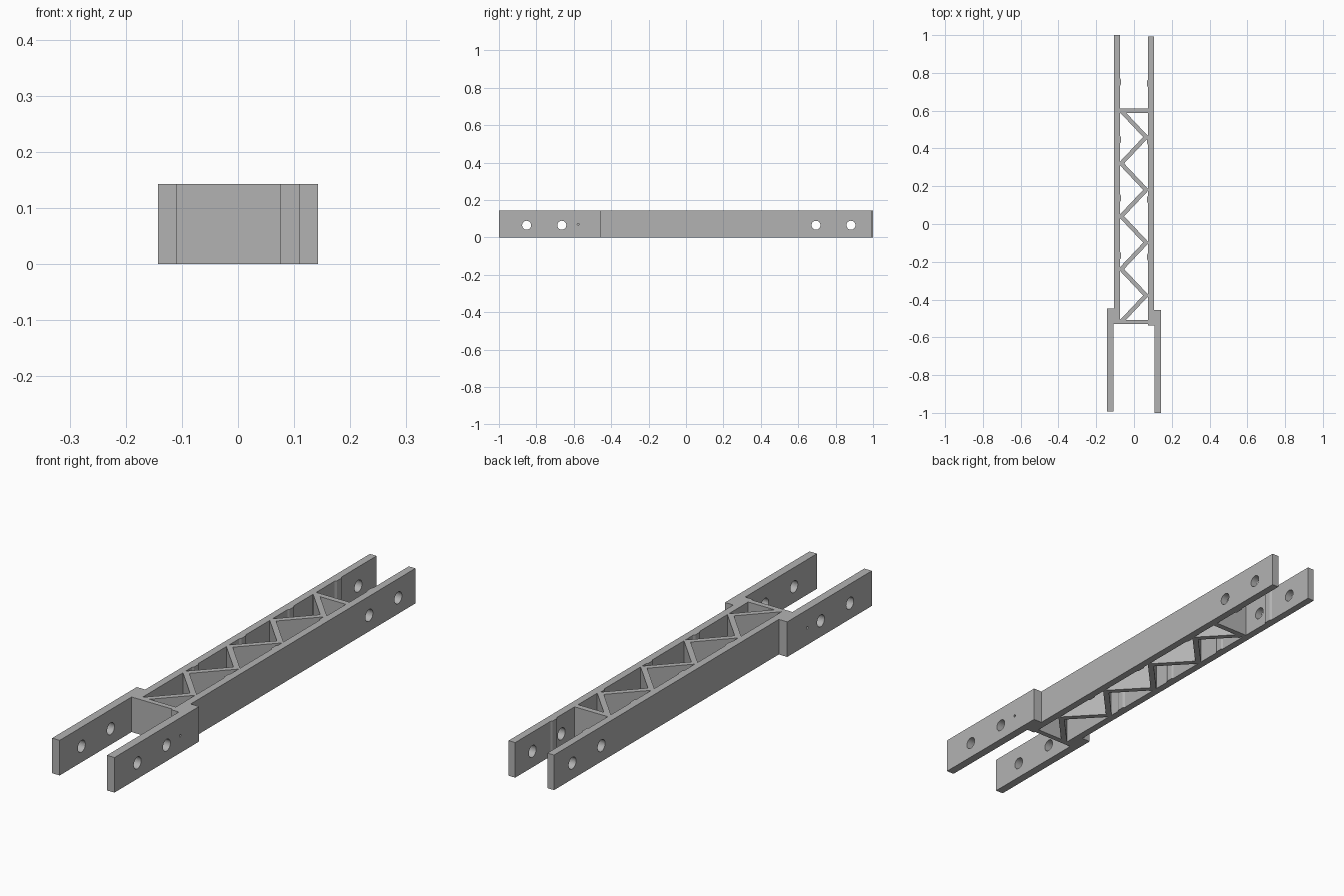
import bpy, bmesh, math
from mathutils import Matrix

if "Cube" in bpy.data.objects:
    bpy.data.objects.remove(bpy.data.objects["Cube"])

H = 0.143          # height of every part
SHIFT = 0.007      # the left side sits slightly further back

grey = bpy.data.materials.new("plain grey")
grey.diffuse_color = (0.45, 0.45, 0.45, 1)
grey.use_nodes = True
grey.node_tree.nodes["Principled BSDF"].inputs["Base Color"].default_value = grey.diffuse_color


def prism(name, pts):
    """Extrude a top-view outline from z = 0 to z = H."""
    bm = bmesh.new()
    base = bm.faces.new([bm.verts.new((x, y, 0)) for x, y in pts])
    top = bmesh.ops.extrude_face_region(bm, geom=[base])["geom"]
    bmesh.ops.translate(bm, vec=(0, 0, H),
                        verts=[v for v in top if isinstance(v, bmesh.types.BMVert)])
    bmesh.ops.recalc_face_normals(bm, faces=bm.faces)
    me = bpy.data.meshes.new(name)
    bm.to_mesh(me)
    bm.free()
    me.materials.append(grey)
    ob = bpy.data.objects.new(name, me)
    bpy.context.collection.objects.link(ob)
    return ob


# cutter for the pin holes through both sides
bm = bmesh.new()
for y in (-0.852, -0.664, 0.695, 0.882):
    m = Matrix.Translation((0, y, 0.065)) @ Matrix.Rotation(math.pi / 2, 4, 'Y')
    bmesh.ops.create_cone(bm, cap_ends=True, segments=32, radius1=0.024,
                          radius2=0.024, depth=0.6, matrix=m)
# tiny marker dimples on the outside of the wide fork
for x in (-0.143, 0.143):
    m = Matrix.Translation((x, -0.577, 0.07)) @ Matrix.Rotation(math.pi / 2, 4, 'Y')
    bmesh.ops.create_cone(bm, cap_ends=True, segments=12, radius1=0.005,
                          radius2=0.005, depth=0.02, matrix=m)
me = bpy.data.meshes.new("hole_cutter")
bm.to_mesh(me)
bm.free()
cutter = bpy.data.objects.new("hole_cutter", me)
bpy.context.collection.objects.link(cutter)
cutter.hide_render = True
cutter.hide_viewport = True

# side rails: narrow rail, step, wide fork arm, and small ribs on the inner wall
outline = [(0.105, 0.993), (0.105, -0.455), (0.143, -0.455), (0.143, -1.0),
           (0.109, -1.0), (0.109, -0.537), (0.075, -0.537)]
for y in (-0.175, 0.13, 0.44, 0.745):
    outline += [(0.075, y - 0.022), (0.070, y - 0.014),
                (0.070, y + 0.014), (0.075, y + 0.022)]
outline.append((0.075, 0.993))

for name, s, dy in (("right_rail", 1, 0), ("left_rail", -1, SHIFT)):
    rail = prism(name, [(s * x, y + dy) for x, y in outline])
    mod = rail.modifiers.new("holes", 'BOOLEAN')
    mod.operation = 'DIFFERENCE'
    mod.solver = 'EXACT'
    mod.object = cutter

# cross walls at both ends of the truss
for name, y0, y1 in (("rear_wall", 0.588, 0.611), ("front_wall", -0.53, -0.508)):
    prism(name, [(-0.076, y0), (0.076, y0), (0.076, y1), (-0.076, y1)])

# zigzag truss web
n, w = 8, 0.0155
path = [((-0.068 if i % 2 == 0 else 0.064), 0.6 - i * 1.118 / n) for i in range(n + 1)]
prism("zigzag_web", [(x - w, y) for x, y in path] + [(x + w, y) for x, y in reversed(path)])
